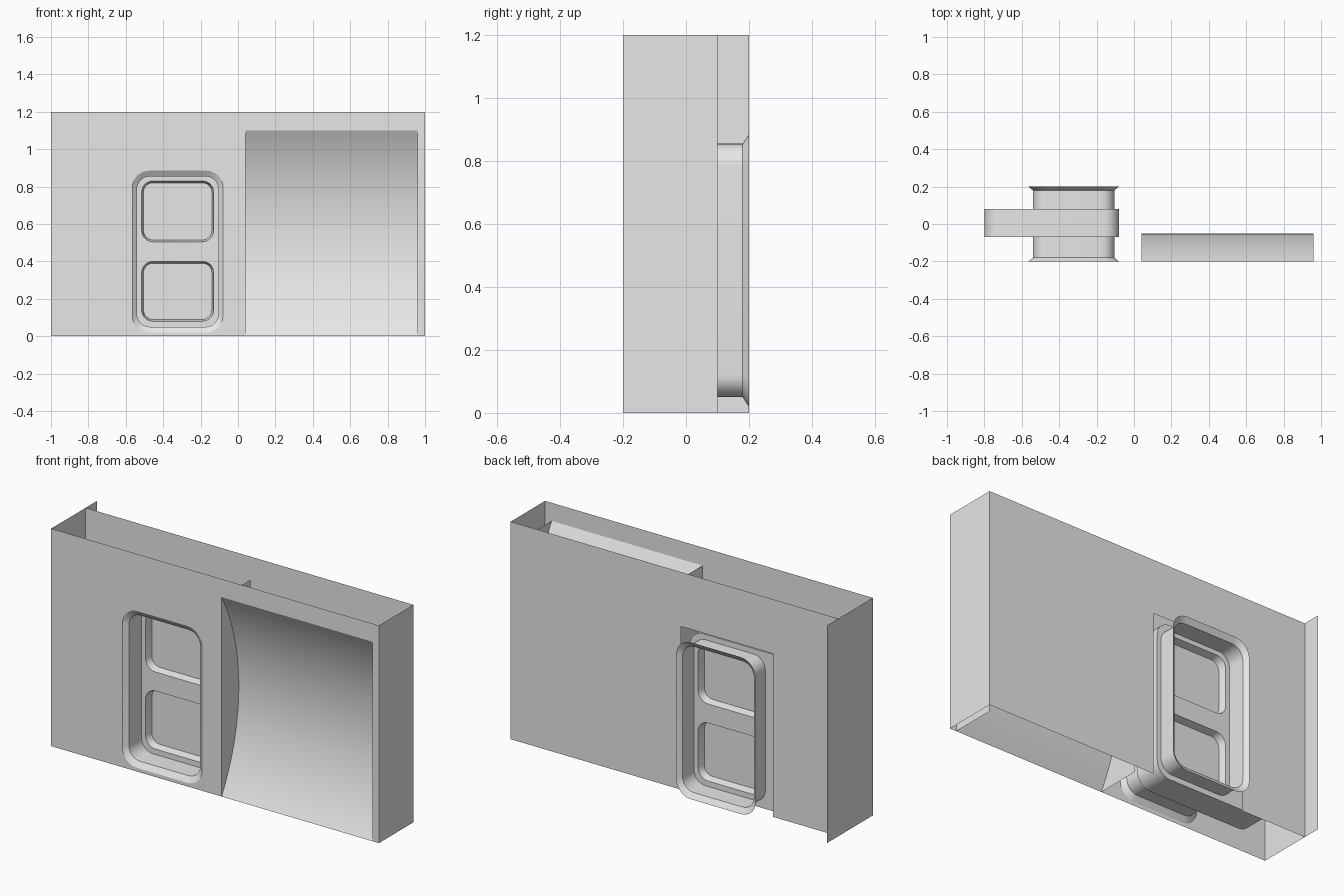
import bpy, bmesh, math
from mathutils import Vector

cube = bpy.data.objects.get("Cube")
if cube:
    bpy.data.objects.remove(cube, do_unlink=True)

grey = bpy.data.materials.new("plain grey")
grey.use_nodes = True
grey.diffuse_color = (0.8, 0.8, 0.8, 1)
grey.node_tree.nodes["Principled BSDF"].inputs["Base Color"].default_value = grey.diffuse_color


def rounded(x0, x1, z0, z1, r, y, steps=8):
    """Rounded rectangle as a loop of points in a plane of constant y."""
    centres = [(x1 - r, z1 - r), (x0 + r, z1 - r), (x0 + r, z0 + r), (x1 - r, z0 + r)]
    pts = []
    for quarter, (cx, cz) in enumerate(centres):
        for i in range(steps + 1):
            a = (quarter + i / steps) * math.pi / 2
            pts.append((cx + r * math.cos(a), y, cz + r * math.sin(a)))
    return pts


def fill(bm, loops, normal):
    """Flat sheet; loops after the first are holes."""
    edges = []
    for pts in loops:
        vs = [bm.verts.new(p) for p in pts]
        edges += [bm.edges.new((vs[i - 1], vs[i])) for i in range(len(vs))]
    made = bmesh.ops.triangle_fill(bm, edges=edges, use_beauty=True, normal=normal)
    for f in made["geom"]:
        if isinstance(f, bmesh.types.BMFace):
            f.normal_update()
            if f.normal.dot(Vector(normal)) < 0:
                f.normal_flip()


def loft(bm, loops, closed=True):
    """Skin a row of matching loops."""
    rows = [[bm.verts.new(p) for p in pts] for pts in loops]
    for a, b in zip(rows, rows[1:]):
        for i in range(0 if closed else 1, len(a)):
            bm.faces.new((a[i - 1], a[i], b[i], b[i - 1]))


def finish(name, bm, solid=False):
    bmesh.ops.remove_doubles(bm, verts=bm.verts, dist=0.0005)
    if solid:
        bmesh.ops.recalc_face_normals(bm, faces=bm.faces)
    mesh = bpy.data.meshes.new(name)
    bm.to_mesh(mesh)
    bm.free()
    mesh.materials.append(grey)
    ob = bpy.data.objects.new(name, mesh)
    bpy.context.collection.objects.link(ob)
    bpy.ops.object.select_all(action="DESELECT")
    ob.select_set(True)
    bpy.context.view_layer.objects.active = ob
    bpy.ops.object.shade_smooth_by_angle(angle=math.radians(30))
    return ob


def notched(y, x0, x1, top):
    """Wall outline with a rectangular notch rising from the floor."""
    return [(-1, y, 0), (x0, y, 0), (x0, y, top), (x1, y, top), (x1, y, 0),
            (1, y, 0), (1, y, 1.2), (-1, y, 1.2)]


def side_sheet(name, x, y0, y1, height, facing):
    bm = bmesh.new()
    fill(bm, [[(x, y0, 0), (x, y1, 0), (x, y1, height), (x, y0, height)]], (facing, 0, 0))
    finish(name, bm)


def frame_outer(y):
    return rounded(-0.565, -0.08, 0.02, 0.885, 0.09, y)


def frame_inner(y):
    return rounded(-0.54, -0.105, 0.05, 0.855, 0.07, y)


# Front and back walls
bm = bmesh.new()
fill(bm, [notched(-0.2, 0.04, 0.96, 1.1), frame_outer(-0.2)], (0, -1, 0))
finish("front_wall", bm)
bm = bmesh.new()
fill(bm, [notched(0.1, -0.6, -0.04, 0.9)], (0, 1, 0))
finish("back_wall", bm)

# End walls and the recess partitions
side_sheet("right_end_wall", -1, -0.2, 0.2, 1.2, -1)
side_sheet("left_end_wall", 1, -0.2, 0.1, 1.2, 1)
side_sheet("recess_right_partition", 0.04, -0.2, 0.05, 1.1, 1)
side_sheet("recess_left_partition", 0.96, -0.2, 0.05, 1.1, -1)

# Curved recess sheet
half, depth = 0.55, 0.15
radius = (half ** 2 + depth ** 2) / (2 * depth)
swing = math.asin(half / radius)
arc = []
for i in range(25):
    a = swing * (i / 12 - 1)
    arc.append((-0.05 - radius * (1 - math.cos(a)), half + radius * math.sin(a)))
bm = bmesh.new()
loft(bm, [[(x, y, z) for y, z in arc] for x in (0.96, 0.04)], closed=False)
finish("curved_recess", bm)

# Door surrounds with a flared rim
for name, rim, neck, end in (("front", -0.2, -0.18, -0.07), ("back", 0.2, 0.18, 0.08)):
    bm = bmesh.new()
    loops = [frame_outer(rim), frame_inner(neck), frame_inner(end)]
    loft(bm, loops if rim < 0 else loops[::-1])
    finish(name + "_door_surround", bm)

# Sliding door with two inset windows on each face
bm = bmesh.new()
leaf = [rounded(-0.8, -0.08, 0.02, 0.885, 0.08, y) for y in (-0.07, 0.08)]
loft(bm, leaf)
for outline, y, inward in ((leaf[0], -0.07, 1), (leaf[1], 0.08, -1)):
    holes = []
    for low, high in ((0.08, 0.4), (0.505, 0.83)):
        hole = rounded(-0.515, -0.13, low, high, 0.06, y)
        pane = rounded(-0.505, -0.14, low + 0.01, high - 0.01, 0.05, y + 0.04 * inward)
        holes.append(hole)
        loft(bm, [hole, pane])
        fill(bm, [pane], (0, -inward, 0))
    fill(bm, [outline] + holes, (0, -inward, 0))
finish("sliding_door", bm, solid=True)
